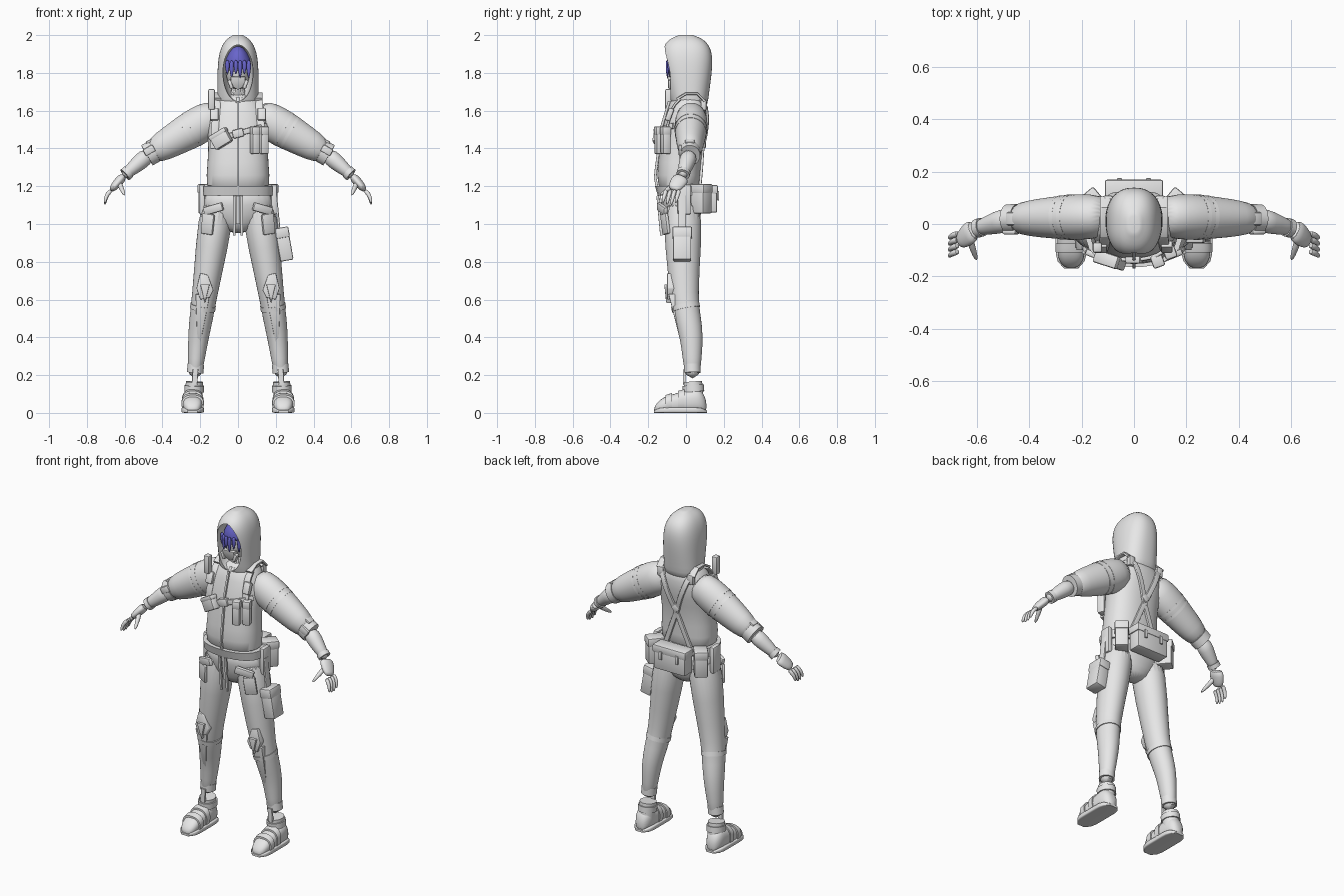
import bpy, bmesh, math
from math import cos, sin, pi, radians
from mathutils import Vector, Matrix, Euler

if "Cube" in bpy.data.objects:
    bpy.data.objects.remove(bpy.data.objects["Cube"])


def material(name, *rgb):
    m = bpy.data.materials.new(name)
    m.use_nodes = True
    m.diffuse_color = (*rgb, 1)
    m.node_tree.nodes["Principled BSDF"].inputs["Base Color"].default_value = (*rgb, 1)
    return m


GREY = material("plain grey", .8, .8, .8)
BLUE = material("hair blue", .14, .13, .6)
X, Y, Z = Matrix.Identity(3)
FRONT, BACK = -1, 1
parts = []


def finish(name, bm, mat=GREY, mirror=False, subsurf=0, bevel=0):
    bmesh.ops.recalc_face_normals(bm, faces=bm.faces)
    mesh = bpy.data.meshes.new(name)
    bm.to_mesh(mesh)
    bm.free()
    ob = bpy.data.objects.new(name, mesh)
    bpy.context.collection.objects.link(ob)
    mesh.materials.append(mat)
    if bevel:
        modifier = ob.modifiers.new("bevel", "BEVEL")
        modifier.width, modifier.segments = bevel, 2
    if subsurf:
        ob.modifiers.new("smooth", "SUBSURF").levels = subsurf
    if mirror:
        ob.modifiers.new("mirror", "MIRROR").use_mirror_merge = False
    parts.append(ob)
    return ob


def loft(name, rows, ref=Y, axis=None, sides=24, power=2, subsurf=1, **options):
    """Skin over oval rings (centre, half width, half depth along ref)."""
    bm = bmesh.new()
    rings = []
    for i, (centre, wide, deep) in enumerate(rows):
        ahead = rows[min(i + 1, len(rows) - 1)][0]
        behind = rows[max(i - 1, 0)][0]
        along = axis or (ahead - behind).normalized()
        v = (ref - along * ref.dot(along)).normalized()
        u = v.cross(along)
        ring = []
        for k in range(sides):
            angle = 2 * pi * (k + .5) / sides
            c, s = cos(angle), sin(angle)
            c = math.copysign(abs(c) ** (2 / power), c)
            s = math.copysign(abs(s) ** (2 / power), s)
            ring.append(bm.verts.new(centre + u * c * wide + v * s * deep))
        rings.append(ring)
    for a, b in zip(rings, rings[1:]):
        for k in range(sides):
            bm.faces.new((a[k - 1], a[k], b[k], b[k - 1]))
    bm.faces.new(rings[0])
    bm.faces.new(rings[-1])
    return finish(name, bm, subsurf=subsurf, **options)


def stack(name, rows, **options):
    """Upright skin from (height, half width, front, back)."""
    rings = [(Vector((0, (f + b) / 2, z)), w, (b - f) / 2) for z, w, f, b in rows]
    return loft(name, rings, axis=Z, **options)


def limb(name, joints, radii, depth=1, mirror=True, **options):
    """Skin along joints, with the radii spread evenly over them."""
    rings = []
    for i, radius in enumerate(radii):
        t = i / (len(radii) - 1) * (len(joints) - 1)
        j = min(int(t), len(joints) - 2)
        rings.append((joints[j].lerp(joints[j + 1], t - j), radius, radius * depth))
    return loft(name, rings, mirror=mirror, **options)


def band(name, start, end, at, length, radius, depth=1):
    centre = start.lerp(end, at)
    half = (end - start).normalized() * length / 2
    limb(name, [centre - half, centre + half], (radius, radius), depth, subsurf=0)


def box(name, loc, size, turn=(0, 0, 0), bevel=.008, **options):
    bm = bmesh.new()
    bmesh.ops.create_cube(bm, size=1)
    spin = Euler([radians(a) for a in turn]).to_matrix().to_4x4()
    bm.transform(Matrix.Translation(loc) @ spin @ Matrix.Diagonal((*size, 1)))
    return finish(name, bm, bevel=bevel, **options)


def pouch(name, loc, size, turn=(0, 0, 0), **options):
    """Box with a slightly larger lid over its upper third."""
    box(name, loc, size, turn, **options)
    lift = Euler([radians(a) for a in turn]).to_matrix() @ Vector((0, 0, size[2] * .38))
    wide, deep, tall = size
    box(name + "_lid", Vector(loc) + lift, (wide * 1.06, deep * 1.1, tall / 3), turn, **options)


def ball(name, loc, size):
    bm = bmesh.new()
    bmesh.ops.create_uvsphere(bm, u_segments=32, v_segments=20, radius=1)
    bm.transform(Matrix.Translation(loc) @ Matrix.Diagonal((*size, 1)))
    return finish(name, bm)


def plate(name, outline, front, lean, thick, **options):
    """Flat outline in x and z that leans back on the way down."""
    bm = bmesh.new()
    top = outline[0][1]
    face = bm.faces.new([bm.verts.new((x, front + lean * (top - z), z)) for x, z in outline])
    made = bmesh.ops.extrude_face_region(bm, geom=[face])["geom"]
    bmesh.ops.translate(bm, vec=Y * thick, verts=[g for g in made if isinstance(g, bmesh.types.BMVert)])
    return finish(name, bm, bevel=.004, **options)


# Jacket, hem and hips
TORSO = [(1.15, .17, -.14, .08), (1.25, .17, -.16, .08), (1.4, .155, -.14, .085),
         (1.5, .165, -.13, .11), (1.6, .16, -.1, .12), (1.7, .09, -.07, .1)]
stack("jacket", TORSO, power=2.3)
stack("jacket_hem", [(1.15, .185, -.15, .09), (1.2, .185, -.165, .09)], power=2.3, subsurf=0)
stack("hips", [(1.2, .17, -.13, .08), (1.1, .2, -.13, .09), (1, .14, -.1, .07), (.95, .05, -.06, .04)])


def on_torso(x, z, side, gap=.004):
    """Point on the jacket's front or back at x and z."""
    for low, high in zip(TORSO, TORSO[1:]):
        if low[0] <= z <= high[0]:
            _, wide, front, back = Vector(low).lerp(Vector(high), (z - low[0]) / (high[0] - low[0]))
    bulge = (1 - min(abs(x) / wide, .95) ** 2.3) ** (1 / 2.3)
    return Vector((x, (front + back) / 2 + side * ((back - front) / 2 * bulge + gap), z))


def strap(name, points, wide=.015, thick=.007, **options):
    return loft(name, [(Vector(p), wide, thick) for p in points], sides=12, power=6, subsurf=0, **options)


def torso_strap(name, start, end, side, **options):
    route = [Vector(start).lerp(Vector(end), i / 10) for i in range(11)]
    return strap(name, [on_torso(*p, side) for p in route], **options)


# Hood with an oval opening
rings = []
for i in range(11):
    t = sin(pi / 2 * i / 10)
    dome = max(.05, 1 - t ** 6) ** .5
    rings.append((Vector((0, .02 * (1 - t), 1.6 + .402 * t)), .11 * dome, (.09 + .075 * t) * dome))
hood = loft("hood", rings, axis=Z, sides=32, power=2.4)
cavity = ball("hood_cavity", (0, -.09, 1.8), (.08, .15, .15))
cavity.hide_render = True
cut = hood.modifiers.new("opening", "BOOLEAN")
cut.operation, cut.object = "DIFFERENCE", cavity

# Head, mask and fringe
ball("head", (0, -.01, 1.81), (.064, .08, .1))
stack("neck", [(1.6, .05, -.05, .05), (1.75, .04, -.04, .05)])
stack("collar", [(1.6, .08, -.1, .06), (1.69, .06, -.08, .06)])
plate("mask", [(-.04, 1.78), (.04, 1.78), (.035, 1.73), (0, 1.71), (-.035, 1.73)], -.1, .3, .05)
box("mask_filter", (.04, -.08, 1.74), (.02, .03, .05), (0, 20, 0), mirror=True)
stack("hair", [(1.82, .07, -.09, .06), (1.87, .075, -.1, .06), (1.95, .02, -.06, .03)], mat=BLUE)
for i in range(6):
    x = (i - 2.5) / 44
    root = Vector((x, x * x * 9 - .1, 1.87))
    tip = root - Z * (.08 + .02 * (i % 2))
    limb("hair_lock_%d" % i, [root, tip], (.012, .015, .002), .7, mirror=False, mat=BLUE, sides=8)

# Legs
hip, knee = Vector((.1, -.02, 1.15)), Vector((.18, -.01, .6))
calf, ankle = Vector((.21, .03, .4)), Vector((.23, .035, .18))
limb("leg", [hip, knee, calf, ankle], (.1, .085, .065, .063, .055, .045, .035), 1.12)

# Sleeves, forearms and hands
shoulder, elbow = Vector((.09, .03, 1.59)), Vector((.47, .02, 1.37))
wrist, knuckle = Vector((.61, -.02, 1.25)), Vector((.67, -.07, 1.18))
limb("sleeve", [shoulder, elbow], (.08, .1, .1, .09, .08, .06), .88)
band("sleeve_cuff", shoulder, elbow, .98, .045, .062, .9)
for i, at in enumerate((.4, .48)):
    band("sleeve_fold_%d" % i, shoulder, elbow, at, .015, .099 - .003 * i, .88)
limb("forearm", [elbow, wrist], (.045, .045, .035, .025))
band("wrist_band", elbow, wrist, .85, .025, .036)
limb("palm", [wrist, knuckle], (.024, .025, .022, .015), 1.8)
for i in range(4):
    base = knuckle + Y * (i - 1.5) * .023
    bend = base + Vector((.03, -.01, -.03))
    tip = base + Vector((.035, -.02, -.07 - .01 * (i in (1, 2))))
    limb("finger_%d" % i, [base, bend, tip], (.012, .012, .01, .006), sides=10)
limb("thumb", [wrist + Vector((.02, -.03, -.03)), Vector((.6, -.14, 1.15))], (.016, .013, .007), sides=10)
box("cuff_tab", elbow + Vector((0, -.05, .02)), (.06, .02, .04), (0, 30, 0), mirror=True)
box("cuff_buckle", elbow + Vector((-.01, 0, .07)), (.06, .05, .02), (0, 30, 0), mirror=True)

# Zip, drawstrings and fly
torso_strap("zip", (0, 1.65), (0, 1.2), FRONT, wide=.006)
strap("drawstring", [(.02, -.15, 1.15), (.02, -.13, .94)], .007, mirror=True)
strap("fly_flap", [(0, -.14, 1.15), (0, -.12, 1)], .012, mirror=False)

# Harness on the chest and back
torso_strap("front_strap", (.13, 1.4), (.11, 1.66), FRONT, wide=.02, mirror=True)
torso_strap("chest_strap", (-.14, 1.44), (.15, 1.52), FRONT)
strap("shoulder_strap", [(.11, -.05, 1.66), (.11, 0, 1.69), (.11, .06, 1.69), (.11, .1, 1.65)],
      .02, ref=Z, mirror=True)
for name, s in (("left", 1), ("right", -1)):
    torso_strap("back_strap_" + name, (s * .1, 1.66), (-s * .08, 1.2), BACK)
box("back_strap_ring", on_torso(0, 1.43, BACK), (.045, .02, .045), (0, 45, 0))
box("back_strap_clip", on_torso(.1, 1.63, BACK), (.04, .03, .06), mirror=True)
box("chest_buckle", on_torso(0, 1.48, FRONT), (.06, .03, .045), (0, -15, 0))
box("strap_adjuster", on_torso(.125, 1.58, FRONT, .015), (.045, .03, .07), (-20, 0, 0), mirror=True)
box("shoulder_radio", (-.14, -.09, 1.66), (.035, .04, .11))
for i, x in enumerate((.09, .137)):
    pouch("magazine_pouch_%d" % i, on_torso(x, 1.44, FRONT, .02), (.044, .045, .14), (0, 0, 20))
pouch("chest_pouch", on_torso(-.09, 1.45, FRONT, .02), (.1, .045, .08), (0, -30, -18))

# Waist bags and thigh pouch
pouch("back_bag", (0, .125, 1.13), (.21, .08, .14))
box("bag_clasp", (.055, .17, 1.15), (.02, .01, .05), bevel=.003, mirror=True)
pouch("side_bag", (.155, .08, 1.13), (.075, .09, .15), (0, 0, -40), mirror=True)
box("hip_holder", (.19, -.01, 1.13), (.03, .07, .16), mirror=True)
pouch("thigh_pouch", (.245, -.02, .89), (.07, .095, .17), (0, -10, 0))
strap("pouch_hanger", [(.2, -.02, 1.15), (.22, -.02, .95)], .02, ref=X)
box("hip_pocket", (.13, -.125, 1.08), (.11, .025, .045), (5, 15, 22), mirror=True)
box("thigh_panel", (.16, -.11, 1), (.07, .02, .11), (4, -8, 25), mirror=True)

# Knee and shin guards
plate("knee_guard", [(.16, .73), (.13, .65), (.15, .61), (.2, .6), (.22, .66), (.2, .74)], -.1, 0, .05, mirror=True)
plate("knee_cap", [(.15, .68), (.175, .58), (.2, .68)], -.115, .1, .03, mirror=True)
plate("shin_guard", [(.15, .62), (.2, .36), (.215, .36), (.225, .63)], -.09, .25, .045, mirror=True)
band("knee_strap", knee, calf, .2, .025, .068, 1.12)


# Boots, soles and straps share one outline
def shoe(name, wide, heel, toe, first=0, last=1, **options):
    rings = []
    for i in range(11):
        t = first + (last - first) * i / 10
        end = max(.2, 1 - abs(2 * t - 1) ** 6) ** .5
        tall = (heel + (toe - heel) * t) * end
        rings.append((Vector((.24, .11 - .28 * t, tall)), wide * end, tall))
    loft(name, rings, ref=Z, axis=-Y, mirror=True, **options)


shoe("boot", .053, .075, .035, power=2.4)
shoe("boot_sole", .06, .015, .015, power=6, subsurf=0)
shoe("boot_strap_mid", .058, .078, .042, .42, .54, power=2.4, subsurf=0)
shoe("boot_strap_toe", .06, .077, .04, .66, .78, power=2.4, subsurf=0)
heel = Vector((.235, .045, .05))
band("boot_shaft", heel, ankle, .5, .1, .046, 1.08)
band("boot_strap_high", heel, ankle, .6, .035, .052, 1.1)
band("ankle_cuff", ankle, calf, .25, .045, .044)
strap("ankle_tab", [(.225, -.01, .23), (.23, -.01, .15)], mirror=True)

# Apply modifiers, drop the cutter and shade
bpy.ops.object.select_all(action="DESELECT")
for ob in parts:
    ob.select_set(ob is not cavity)
bpy.context.view_layer.objects.active = hood
bpy.ops.object.convert(target="MESH")
bpy.data.objects.remove(cavity)
bpy.ops.object.shade_smooth_by_angle(angle=radians(40))
